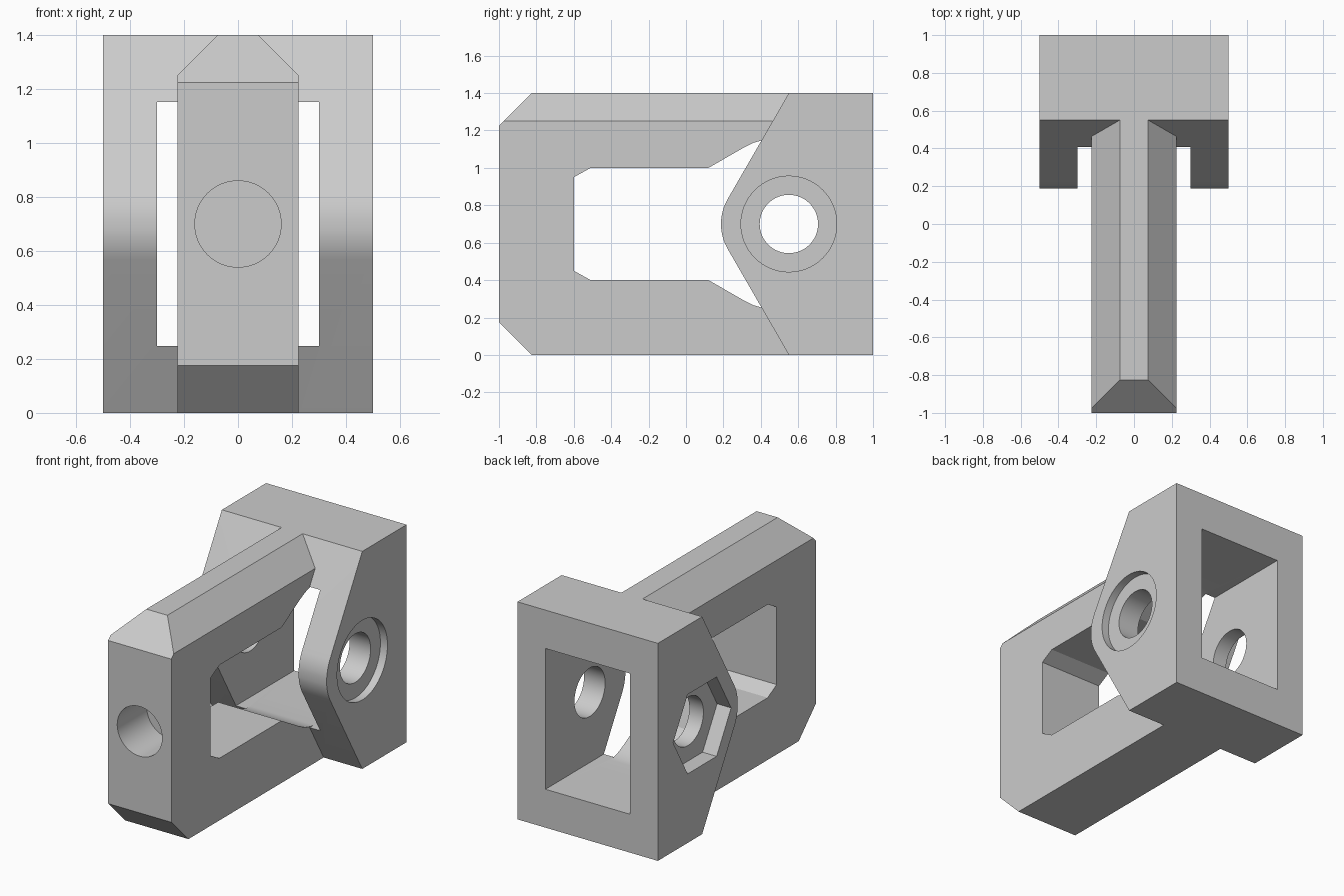
import bpy, bmesh
from math import cos, sin, pi, radians
from mathutils import Vector

cube = bpy.data.objects.get("Cube")
if cube:
    bpy.data.objects.remove(cube, do_unlink=True)

grey = bpy.data.materials.new("plain grey")
grey.use_nodes = True
grey.diffuse_color = (0.6, 0.6, 0.6, 1)
grey.node_tree.nodes["Principled BSDF"].inputs["Base Color"].default_value = (0.6, 0.6, 0.6, 1)

MID = 0.7    # height of the symmetry plane
PIN = 0.55   # y position of the pin axis


def prism(name, profile, x0, x1):
    """Extrude a (y, z) outline along x."""
    bm = bmesh.new()
    face = bm.faces.new([bm.verts.new((x0, y, z)) for y, z in profile])
    ext = bmesh.ops.extrude_face_region(bm, geom=[face])
    bmesh.ops.translate(bm, vec=(x1 - x0, 0, 0),
                        verts=[v for v in ext["geom"] if isinstance(v, bmesh.types.BMVert)])
    bmesh.ops.recalc_face_normals(bm, faces=bm.faces)
    return to_object(name, bm)


def to_object(name, bm):
    mesh = bpy.data.meshes.new(name)
    bm.to_mesh(mesh)
    bm.free()
    mesh.materials.append(grey)
    obj = bpy.data.objects.new(name, mesh)
    bpy.context.collection.objects.link(obj)
    return obj


def ring(cy, cz, r, n):
    return [(cy + r * cos(2 * pi * i / n), cz + r * sin(2 * pi * i / n)) for i in range(n)]


def box(name, x, y0, y1, z0, z1):
    return prism(name, [(y0, z0), (y1, z0), (y1, z1), (y0, z1)], -x, x)


def mirrored(lower):
    """Close an outline by mirroring its lower half about the mid height."""
    return lower + [(y, 2 * MID - z) for y, z in reversed(lower)]


def combine(target, tool, operation="DIFFERENCE"):
    mod = target.modifiers.new("cut", "BOOLEAN")
    mod.operation, mod.solver, mod.object = operation, "EXACT", tool
    bpy.context.view_layer.objects.active = target
    bpy.ops.object.modifier_apply(modifier=mod.name)
    bpy.data.objects.remove(tool, do_unlink=True)


# Clevis head: block with a rounded wedge nose
nose = [(0.453 - 0.266 * cos(radians(a)), MID - 0.266 * sin(radians(a))) for a in range(30, 0, -5)]
head = prism("clevis_body", mirrored([(1, 0), (PIN, 0)] + nose), -0.5, 0.5)
combine(head, box("window_cutter", 0.3, -0.5, 1.5, 0.247, 1.153))

# Arm: block with chamfered top edges and front end
arm = box("arm", 0.225, -1, 0.6, 0, 1.4)
bm = bmesh.new()
bm.from_mesh(arm.data)
chamfers = [((0.225, 0, 1.25), (1, 0, 1)), ((-0.225, 0, 1.25), (-1, 0, 1)),
            ((0, -1, 1.225), (0, -1, 1)), ((0, -1, 0.175), (0, -1, -1))]
for point, normal in chamfers:
    bmesh.ops.bisect_plane(bm, geom=bm.verts[:] + bm.edges[:] + bm.faces[:],
                           plane_co=point, plane_no=Vector(normal), clear_outer=True)
    bmesh.ops.holes_fill(bm, edges=[e for e in bm.edges if e.is_boundary])
bmesh.ops.recalc_face_normals(bm, faces=bm.faces)
bm.to_mesh(arm.data)
bm.free()

# Side slot that flares into the window of the head
slot = [(-0.6, 0.45), (-0.51, 0.4), (0.12, 0.4), (0.31, 0.291),
        (0.36, 0.266), (0.41, 0.252), (0.45, 0.247), (1.2, 0.247)]
combine(arm, prism("slot_cutter", mirrored(slot), -0.5, 0.5))

# Blind round hole in the front face
bm = bmesh.new()
bmesh.ops.create_cone(bm, cap_ends=True, segments=64, radius1=0.16, radius2=0.16, depth=0.7)
bmesh.ops.transform(bm, matrix=Vector((0, 1, 0)).to_track_quat("Z", "Y").to_matrix().to_4x4(),
                    verts=bm.verts)
bmesh.ops.translate(bm, vec=(0, -1.05, MID), verts=bm.verts)
combine(arm, to_object("socket_cutter", bm))

# Join the arm, then cut the pin hole, round recess and hexagonal nut recess
combine(head, arm, "UNION")
combine(head, prism("pin_cutter", ring(PIN, MID, 0.156, 64), -0.8, 0.8))
combine(head, prism("round_recess_cutter", ring(PIN, MID, 0.256, 64), 0.45, 0.8))
combine(head, prism("nut_recess_cutter", ring(PIN, MID, 0.295, 6), -0.8, -0.4))

bpy.ops.object.select_all(action="DESELECT")
head.select_set(True)
bpy.context.view_layer.objects.active = head
bpy.ops.object.shade_smooth_by_angle(angle=radians(20))
